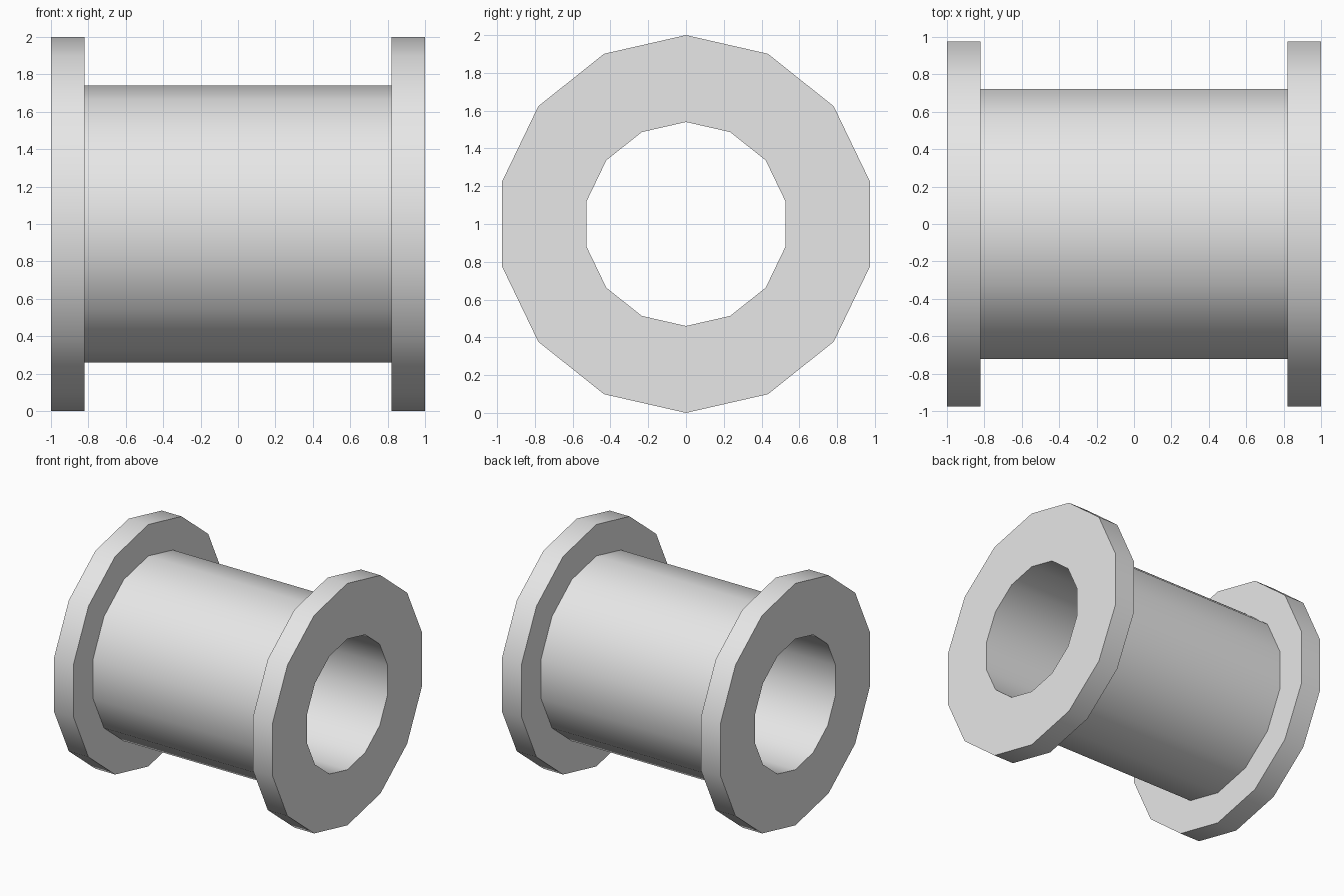
import bpy
import bmesh
import math
from mathutils import Vector

cube = bpy.data.objects.get("Cube")
if cube:
    bpy.data.objects.remove(cube, do_unlink=True)

SIDES = 14
CENTRE_Z = 1.0
FLANGE_R, BARREL_R, BORE_R = 1.0, 0.74, 0.54
END_X, SHOULDER_X = 1.0, 0.82

# Single grey material
grey = bpy.data.materials.new("plain_grey")
grey.use_nodes = True
colour = (0.8, 0.8, 0.8, 1.0)
grey.diffuse_color = colour
grey.node_tree.nodes["Principled BSDF"].inputs["Base Color"].default_value = colour

# Half section from bore to flange to barrel, mirrored along the axis
half = [(END_X, BORE_R), (END_X, FLANGE_R), (SHOULDER_X, FLANGE_R), (SHOULDER_X, BARREL_R)]
profile = half + [(-x, r) for x, r in reversed(half)]

# Revolve the closed section about the x axis, with a corner at the top
bm = bmesh.new()
rings = []
for i in range(SIDES):
    a = math.tau * i / SIDES
    radial = Vector((0, math.sin(a), math.cos(a)))
    rings.append([bm.verts.new(Vector((x, 0, CENTRE_Z)) + radial * r) for x, r in profile])
for i, ring in enumerate(rings):
    following = rings[(i + 1) % SIDES]
    for j in range(len(profile)):
        k = (j + 1) % len(profile)
        bm.faces.new((ring[j], ring[k], following[k], following[j]))
bmesh.ops.recalc_face_normals(bm, faces=bm.faces)

mesh = bpy.data.meshes.new("flanged_spool")
bm.to_mesh(mesh)
bm.free()
mesh.materials.append(grey)
spool = bpy.data.objects.new("flanged_spool", mesh)
bpy.context.collection.objects.link(spool)

# Smooth the round walls and keep the rims sharp
bpy.ops.object.select_all(action="DESELECT")
spool.select_set(True)
bpy.context.view_layer.objects.active = spool
bpy.ops.object.shade_smooth_by_angle(angle=math.radians(40))
